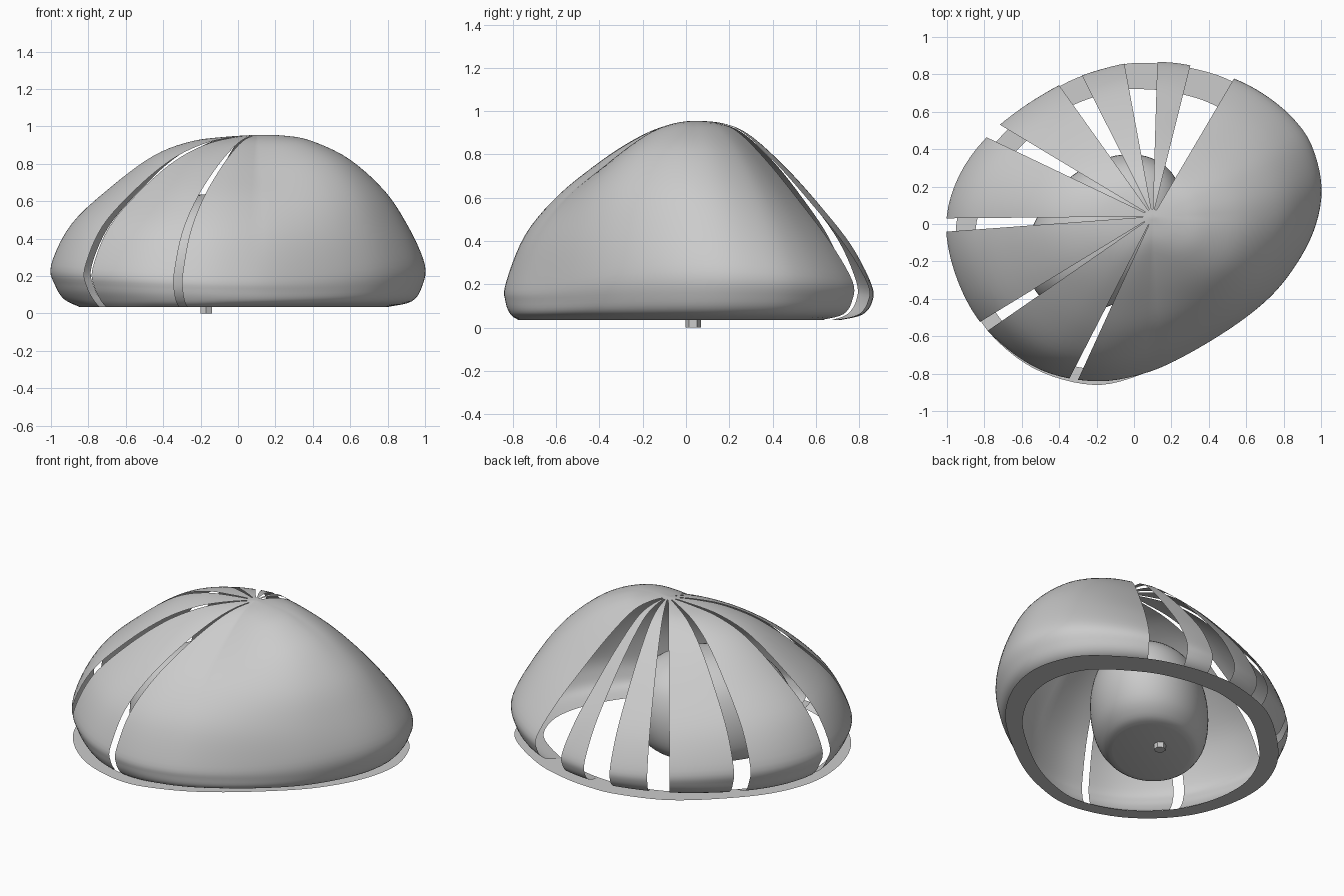
import bpy, bmesh, math
from mathutils import Vector

if "Cube" in bpy.data.objects:
    bpy.data.objects.remove(bpy.data.objects["Cube"])

APEX = Vector((0.1, 0.04))
BASE_Z = 0.036

# plan outlines of the shell and of the flat base ring
PLAN = [(1, .18), (.95, .41), (.85, .56), (.7, .685), (.53, .775), (.3, .845), (.1, .865), (-.1, .845),
        (-.4, .74), (-.72, .525), (-.92, .28), (-1, 0), (-.94, -.3), (-.79, -.56),
        (-.52, -.77), (-.22, -.84), (.05, -.8), (.3, -.69), (.6, -.5), (.8, -.31), (.95, -.06)]
RING = [(.96, .19), (.93, .39), (.82, .57), (.53, .76), (.3, .835), (.1, .86), (-.1, .845), (-.4, .735),
        (-.68, .5), (-.86, .27), (-.95, 0), (-.92, -.3), (-.79, -.56), (-.54, -.77),
        (-.22, -.86), (.05, -.8), (.3, -.67), (.57, -.46), (.76, -.27), (.9, -.04)]
# vertical profiles (share of plan radius, height) facing east, north, west, south
PROFILES = [
    [(0, .955), (.15, .952), (.32, .925), (.56, .825), (.78, .65), (.92, .45), (1, .26), (.98, .14), (.92, .065)],
    [(0, .955), (.15, .945), (.30, .895), (.50, .75), (.70, .57), (.88, .38), (.99, .2), (.995, .12), (.94, .06)],
    [(0, .955), (.15, .945), (.32, .92), (.5, .845), (.7, .685), (.9, .48), (1, .26), (.98, .15), (.935, .075)],
    [(0, .955), (.15, .93), (.30, .865), (.5, .75), (.72, .6), (.89, .42), (.99, .2), (.995, .12), (.97, .06)],
]
# slits between the petals, start and end angle in degrees
SLITS = [(59.5, 76), (88.3, 100.5), (116.6, 125.5), (149, 154.5), (180.5, 184.2), (211.4, 214.7), (242.8, 245.4)]


def catmull(p0, p1, p2, p3, t):
    return 0.5 * (2 * p1 + (p2 - p0) * t + (2 * p0 - 5 * p1 + 4 * p2 - p3) * t * t
                  + (3 * p1 - p0 - 3 * p2 + p3) * t ** 3)


def polyline(points, sub, closed):
    pts = [Vector(p) for p in points]
    n = len(pts)
    get = (lambda i: pts[i % n]) if closed else (lambda i: pts[max(0, min(n - 1, i))])
    out = [catmull(get(i - 1), get(i), get(i + 1), get(i + 2), k / sub)
           for i in range(n if closed else n - 1) for k in range(sub)]
    return out if closed else out + [pts[-1]]


def ray_radius(loop, ang):
    """Distance from the apex to a closed outline along an angle."""
    d = Vector((math.cos(ang), math.sin(ang)))
    for i, p in enumerate(loop):
        a, b = p - APEX, loop[(i + 1) % len(loop)] - APEX
        ca, cb = d.cross(a), d.cross(b)
        if ca <= 0 < cb:
            return a.lerp(b, -ca / (cb - ca)).dot(d)
    return 1.0


def ellipse(cx, cy, a, b, deg, n=64):
    c, s = math.cos(math.radians(deg)), math.sin(math.radians(deg))
    out = []
    for i in range(n):
        t = 2 * math.pi * i / n
        u, v = a * math.cos(t), b * math.sin(t)
        out.append(Vector((cx + u * c - v * s, cy + u * s + v * c)))
    return out


def finish(name, bm, smooth=True):
    bmesh.ops.remove_doubles(bm, verts=bm.verts, dist=1e-5)
    me = bpy.data.meshes.new(name)
    bm.to_mesh(me)
    bm.free()
    ob = bpy.data.objects.new(name, me)
    bpy.context.collection.objects.link(ob)
    if smooth:
        bpy.ops.object.select_all(action='DESELECT')
        ob.select_set(True)
        bpy.context.view_layer.objects.active = ob
        bpy.ops.object.shade_smooth_by_angle(angle=math.radians(40))
    return ob


def bridge(bm, loops, keep=lambda ring, seg: True):
    rows = [[bm.verts.new(p) for p in l] for l in loops]
    n = len(rows[0])
    for r in range(len(rows) - 1):
        for i in range(n):
            if keep(r, i):
                j = (i + 1) % n
                bm.faces.new((rows[r][i], rows[r + 1][i], rows[r + 1][j], rows[r][j]))
    return rows


# shell split into petals by slits that meet at a small hub
plan = polyline(PLAN, 6, True)
outer = polyline(RING, 6, True)
inner = [Vector((p.x * .865 - .025, p.y * .87 - .028)) for p in outer]
edges = [e for s in SLITS for e in s]
angles = sorted([a for a in range(0, 360, 3) if min(abs(a - e) for e in edges) > .4] + edges)
columns = []
for deg in angles:
    ang = math.radians(deg)
    d = Vector((math.cos(ang), math.sin(ang)))
    c, s = d.x ** 2, d.y ** 2
    ew = PROFILES[0] if d.x > 0 else PROFILES[2]
    ns = PROFILES[1] if d.y > 0 else PROFILES[3]
    R = ray_radius(plan, ang)
    prof = [Vector(p) * c + Vector(q) * s for p, q in zip(ew, ns)]
    if d.x > 0:  # fuller to the south-east, flatter to the north-east
        k = math.sin(2 * ang)
        for p in prof[1:6]:
            w = 6.75 * p.x ** 2 * (1 - p.x) if k > 0 else 4 * p.x * (1 - p.x)
            p.x -= (.08 if k > 0 else .1) * k * w
    prof.append(Vector((ray_radius(inner, ang) / R, BASE_Z)))
    columns.append([(APEX.x + d.x * p.x * R, APEX.y + d.y * p.x * R, p.y) for p in polyline(prof, 5, False)])


def solid(ring, seg):
    nxt = angles[(seg + 1) % len(angles)]
    mid = (angles[seg] + (nxt if nxt > angles[seg] else nxt + 360)) / 2
    return ring < 2 or not any(a < mid < b for a, b in SLITS)


bm = bmesh.new()
bridge(bm, list(zip(*columns)), solid)
bmesh.ops.dissolve_degenerate(bm, dist=1e-6, edges=bm.edges)
finish("petal_shell", bm)

# thin flat ring under the shell
bm = bmesh.new()
bridge(bm, [[(p.x, p.y, BASE_Z) for p in l] for l in (inner, outer)])
finish("base_ring", bm, False)

# rounded oval core inside the shell, its top leaning to the north-east
bm = bmesh.new()
core = polyline([(.66, .035), (.8, .055), (.94, .13), (1, .25), (.97, .38), (.84, .5),
                 (.6, .585), (.3, .63), (.02, .64)], 4, False)
rows = bridge(bm, [[(p.x, p.y, k.y) for p in
                    ellipse(-.19 + .12 * k.y, -.065 + .06 * k.y, .48 * k.x, .345 * k.x, 46)] for k in core])
bm.faces.new(rows[0])
bm.faces.new(rows[-1])
bmesh.ops.recalc_face_normals(bm, faces=bm.faces)
finish("core", bm)

# small hexagonal peg under the core
bpy.ops.mesh.primitive_cylinder_add(vertices=6, radius=.036, depth=.05, location=(-.17, .033, .025))
bpy.context.object.name = "peg"
